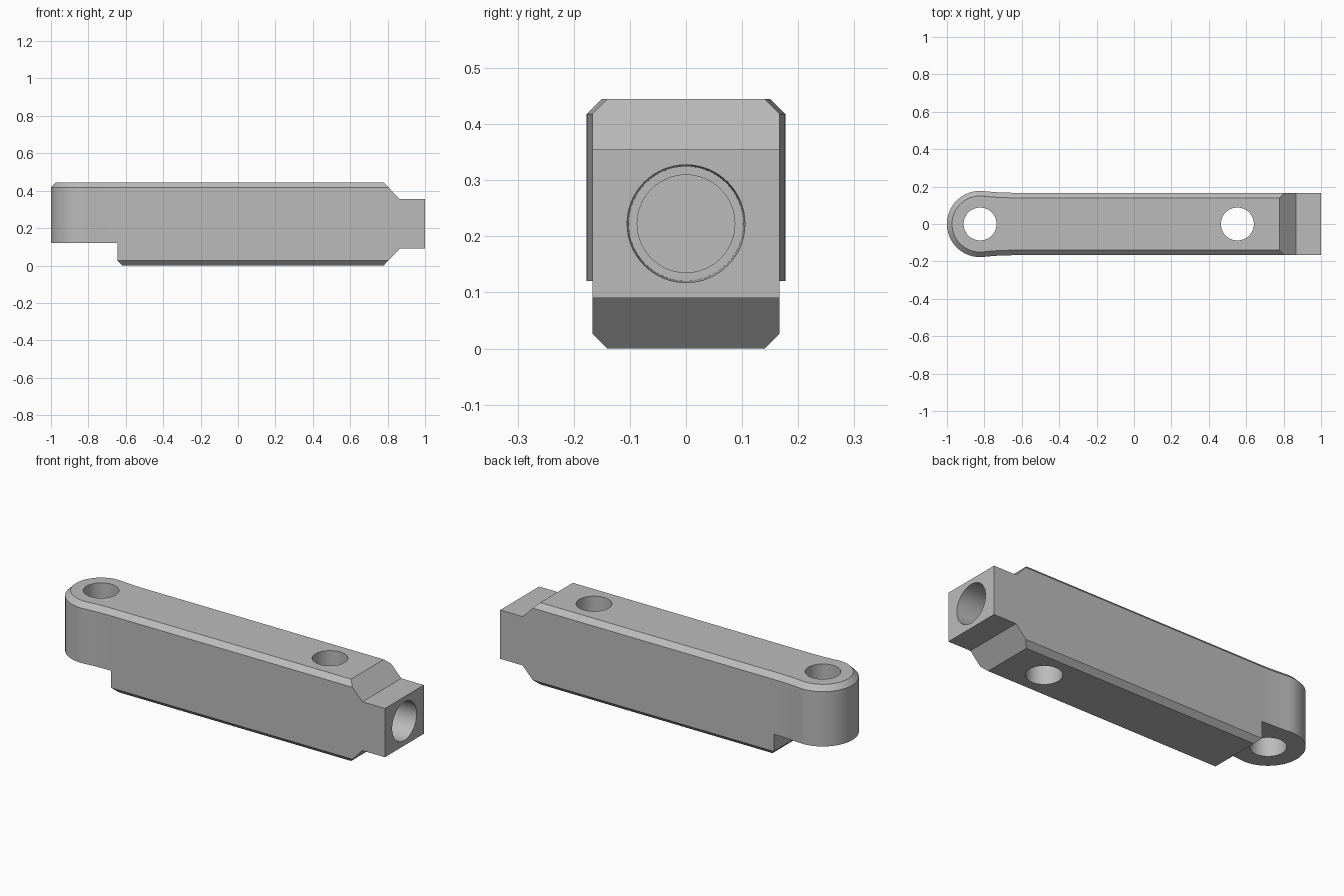
import bpy, bmesh, math

if "Cube" in bpy.data.objects:
    bpy.data.objects.remove(bpy.data.objects["Cube"])

R_HEAD, X_HEAD = 0.177, -0.823      # rounded head
W, X_NECK = 0.167, -0.645           # half width of bar, start of straight sides
H, CH = 0.445, 0.027                # height, edge chamfer
Z_MID = H / 2

steel = bpy.data.materials.new("steel grey")
steel.diffuse_color = (0.5, 0.5, 0.5, 1)
steel.use_nodes = True
steel.node_tree.nodes["Principled BSDF"].inputs["Base Color"].default_value = steel.diffuse_color


def loft(name, loops):
    """Closed solid through matching loops of points."""
    bm = bmesh.new()
    rings = [[bm.verts.new(p) for p in loop] for loop in loops]
    n = len(rings[0])
    for a, b in zip(rings, rings[1:]):
        for i in range(n):
            j = (i + 1) % n
            bm.faces.new((a[i], a[j], b[j], b[i]))
    bm.faces.new(rings[0][::-1])
    bm.faces.new(rings[-1])
    bmesh.ops.recalc_face_normals(bm, faces=bm.faces)
    mesh = bpy.data.meshes.new(name)
    bm.to_mesh(mesh)
    bm.free()
    mesh.materials.append(steel)
    ob = bpy.data.objects.new(name, mesh)
    bpy.context.collection.objects.link(ob)
    return ob


def plan(off, z):
    """Bar outline from above, moved inwards by off."""
    dx = X_NECK - X_HEAD
    big = (dx * dx + W * W - R_HEAD ** 2) / (2 * (R_HEAD - W))  # neck fillet radius
    a = math.atan2(W + big, dx)
    half = [(1.1, W - off)]
    for i in range(8):                                   # neck fillet
        t = -math.pi / 2 - (math.pi / 2 - a) * i / 8
        half.append((X_NECK + (big + off) * math.cos(t),
                     W + big + (big + off) * math.sin(t)))
    for i in range(25):                                  # head arc
        t = a + (math.pi - a) * i / 24
        half.append((X_HEAD + (R_HEAD - off) * math.cos(t),
                     (R_HEAD - off) * math.sin(t)))
    pts = half + [(x, -y) for x, y in half[-2::-1]]
    return [(x, y, z) for x, y in pts]


def circle(r, x, z=None):
    """Ring around x axis at x, or around z axis when z is given."""
    ang = [2 * math.pi * i / 64 for i in range(64)]
    if z is None:
        return [(x, r * math.cos(t), Z_MID + r * math.sin(t)) for t in ang]
    return [(x + r * math.cos(t), r * math.sin(t), z) for t in ang]


# Bar with chamfered long edges
bar = loft("clamp_bar", [plan(CH, 0), plan(0, CH), plan(0, H - CH), plan(CH, H)])

# Side silhouette: head notch, sloped shoulders and end block
side = [(-1.1, 0.12), (X_NECK, 0.12), (X_NECK, CH), (X_NECK + CH, -0.0),
        (X_NECK + CH, -0.05), (0.73, -0.05), (0.865, 0.09), (1, 0.09),
        (1, 0.355), (0.865, 0.355), (0.73, 0.495), (-1.1, 0.495)]
silhouette = loft("silhouette_cutter", [[(x, y, z) for x, z in side] for y in (-0.4, 0.4)])

# Two upright holes and a stepped bore in the end block
head_hole = loft("head_hole_cutter", [circle(0.088, X_HEAD, z) for z in (-0.1, 0.6)])
bar_hole = loft("bar_hole_cutter", [circle(0.088, 0.553, z) for z in (-0.1, 0.6)])
end_bore = loft("end_bore_cutter", [circle(0.105, 1.05), circle(0.105, 1.0), circle(0.102, 0.77),
                                    circle(0.087, 0.77), circle(0.087, 0.72)])

for cutter, op in ((silhouette, 'INTERSECT'), (head_hole, 'DIFFERENCE'),
                   (bar_hole, 'DIFFERENCE'), (end_bore, 'DIFFERENCE')):
    mod = bar.modifiers.new(cutter.name, 'BOOLEAN')
    mod.operation, mod.solver, mod.object = op, 'EXACT', cutter
    bpy.context.view_layer.objects.active = bar
    bpy.ops.object.modifier_apply(modifier=mod.name)
    bpy.data.objects.remove(cutter)

# Smooth round walls, sharp chamfers
bpy.ops.object.select_all(action='DESELECT')
bar.select_set(True)
bpy.context.view_layer.objects.active = bar
bpy.ops.object.shade_smooth_by_angle(angle=math.radians(25))
